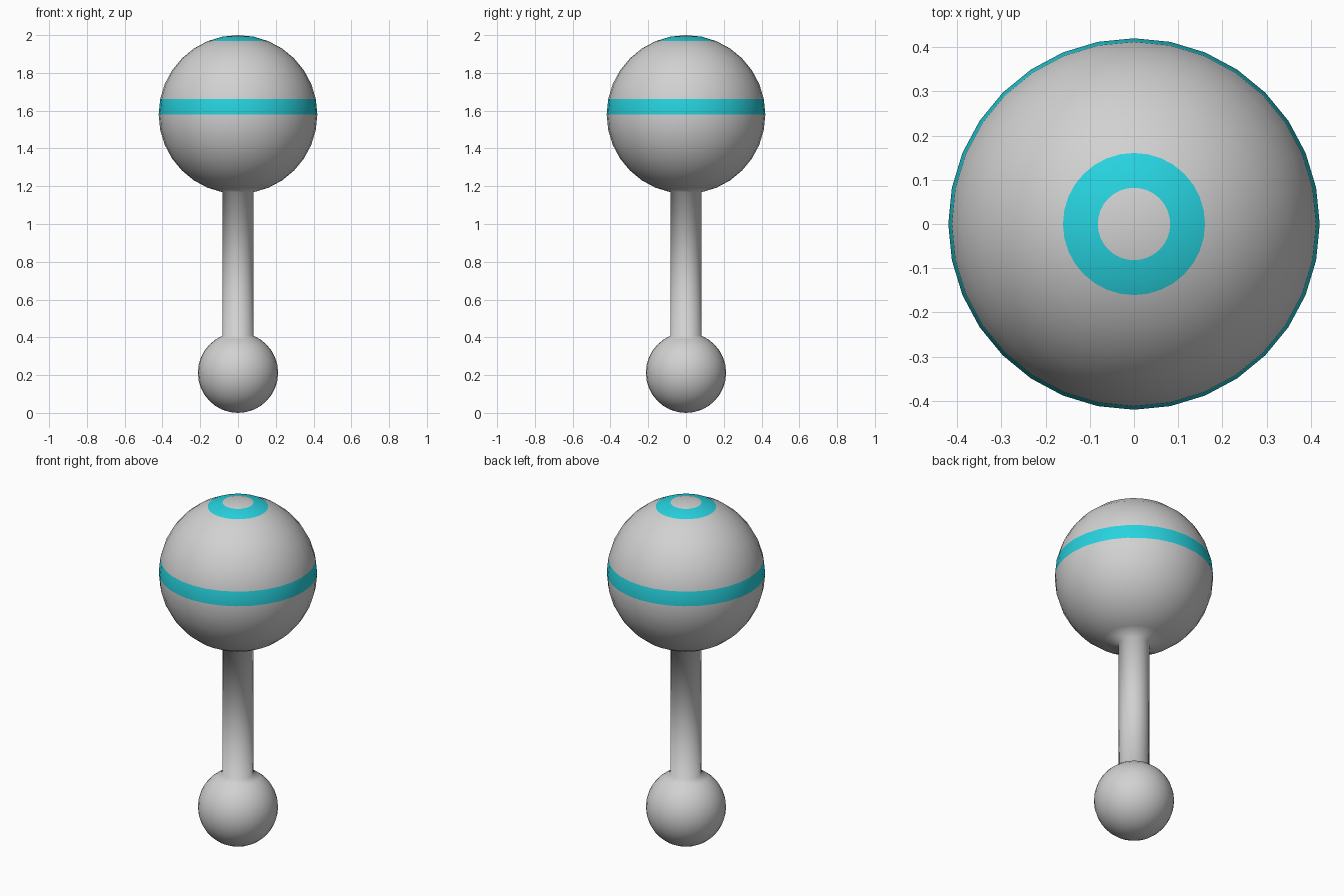
import bpy, bmesh, math

if "Cube" in bpy.data.objects:
    bpy.data.objects.remove(bpy.data.objects["Cube"])

SEGMENTS = 32
STEP = math.pi / 16          # angle between sphere rings
BIG_R, BIG_Z = 0.42, 1.58
SMALL_R = SMALL_Z = 0.2125


def material(name, colour):
    m = bpy.data.materials.new(name)
    m.diffuse_color = (*colour, 1)
    m.use_nodes = True
    m.node_tree.nodes["Principled BSDF"].inputs["Base Color"].default_value = m.diffuse_color
    return m


grey = material("light grey", (0.64, 0.64, 0.64))
teal = material("bright teal", (0.02, 0.65, 0.74))


def ring_profile(radius, centre, first, last):
    """Radius and height of sphere rings, counted down from the top pole."""
    return [(radius * math.sin(i * STEP), centre + radius * math.cos(i * STEP))
            for i in range(first, last + 1)]


# Large ball runs straight into the stem, which runs into the small ball
profile = ring_profile(BIG_R, BIG_Z, 1, 15) + ring_profile(SMALL_R, SMALL_Z, 2, 15)

bm = bmesh.new()
rings = [[bm.verts.new((r * math.cos(a), r * math.sin(a), z))
          for a in (2 * math.pi * k / SEGMENTS for k in range(SEGMENTS))]
         for r, z in profile]
top = bm.verts.new((0, 0, BIG_Z + BIG_R))
bottom = bm.verts.new((0, 0, 0))

for k in range(SEGMENTS):
    n = (k + 1) % SEGMENTS
    bm.faces.new((top, rings[0][k], rings[0][n]))
    bm.faces.new((bottom, rings[-1][n], rings[-1][k]))
    for i in range(len(rings) - 1):
        f = bm.faces.new((rings[i][k], rings[i + 1][k], rings[i + 1][n], rings[i][n]))
        # Teal ring near the top and teal band just above the middle
        f.material_index = 1 if i in (0, 6) else 0

bmesh.ops.recalc_face_normals(bm, faces=bm.faces)
for f in bm.faces:
    f.smooth = True

mesh = bpy.data.meshes.new("ball_handle")
bm.to_mesh(mesh)
bm.free()
mesh.materials.append(grey)
mesh.materials.append(teal)
bpy.context.collection.objects.link(bpy.data.objects.new("ball_handle", mesh))
